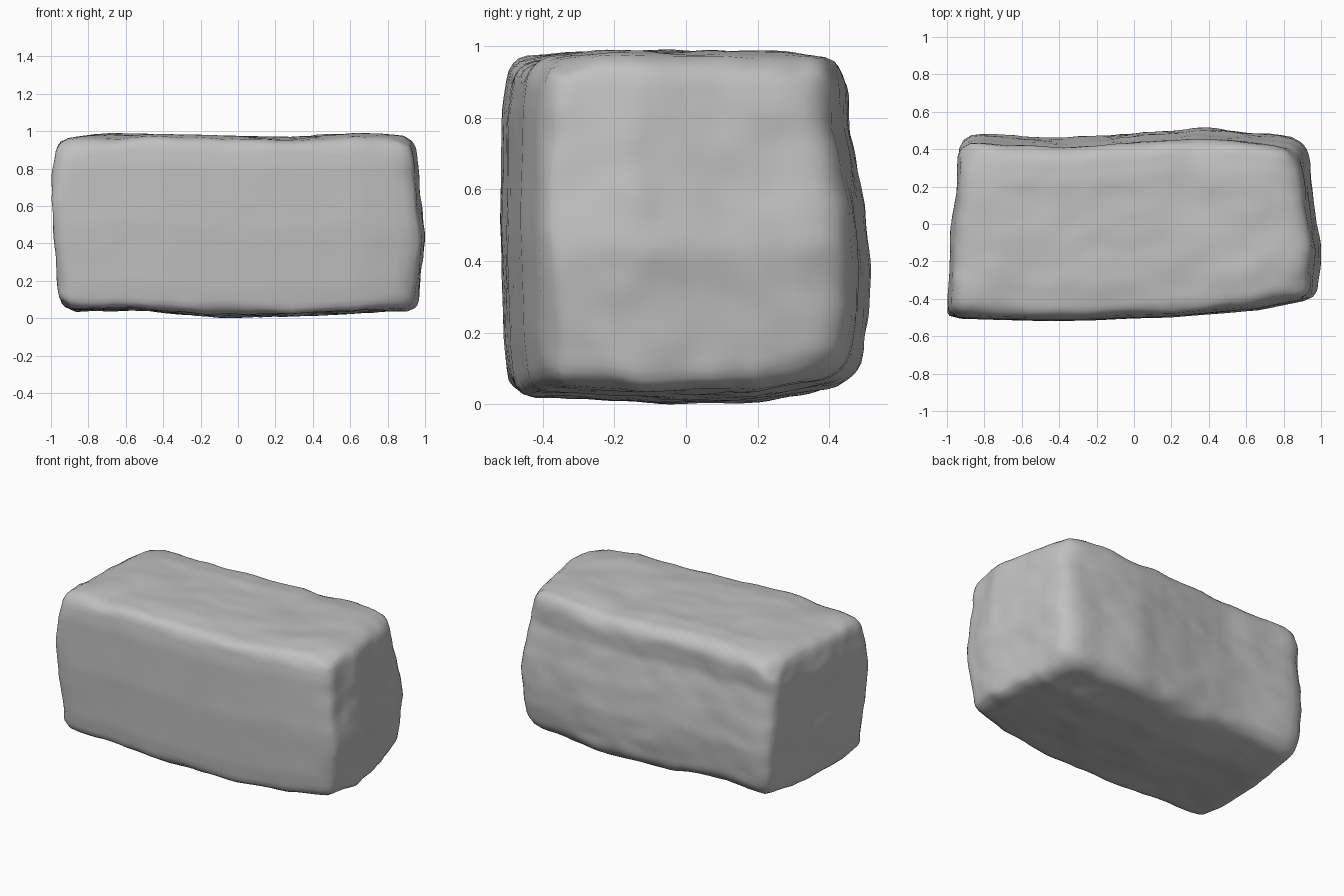
import bpy
import bmesh
from mathutils import Vector, noise

cube = bpy.data.objects.get("Cube")
if cube:
    bpy.data.objects.remove(cube, do_unlink=True)


def curve(t, points):
    """Piecewise linear profile through (position, value) pairs."""
    if t <= points[0][0]:
        return points[0][1]
    for (a, va), (b, vb) in zip(points, points[1:]):
        if t <= b:
            return va + (vb - va) * (t - a) / (b - a)
    return points[-1][1]


# Outline of each side, along the length (x), depth (y) or height (z)
FRONT_X = [(-1, -.505), (-.4, -.52), (.2, -.5), (.7, -.46), (1, -.4)]
FRONT_Z = [(0, .025), (.15, .01), (.5, 0), (.85, .006), (1, .025)]
BACK_X = [(-1, .475), (-.85, .48), (-.4, .455), (.08, .49), (.4, .515), (.8, .485), (1, .46)]
BACK_Z = [(0, -.025), (.2, -.005), (.35, 0), (.55, -.015), (.78, -.055), (1, -.05)]
LEFT_Y = [(-.5, -1), (-.2, -.985), (0, -.98), (.2, -.955), (.5, -.945)]
LEFT_Z = [(0, .05), (.2, .025), (.55, .01), (.83, 0), (1, .025)]
RIGHT_Y = [(-.5, .975), (-.2, 1), (.1, .965), (.35, .935), (.5, .91)]
RIGHT_Z = [(0, -.04), (.25, -.015), (.42, 0), (.6, -.02), (.85, -.035), (1, -.06)]
BOTTOM_X = [(-1, .045), (-.6, .05), (-.2, .022), (0, .01), (.5, .025), (1, .05)]
BOTTOM_Y = [(-.5, .015), (-.1, 0), (.2, 0), (.5, .05)]
TOP_X = [(-1, .965), (-.8, .985), (-.4, .988), (.1, .98), (.4, .97), (.7, .995), (1, .975)]
TOP_Y = [(-.5, -.02), (-.3, 0), (.3, 0), (.5, -.02)]

# Chipped corners: (direction, point the cut passes through)
CHIPS = [
    (Vector((1, .9, -.9)).normalized(), Vector((.9, .37, .13))),
    (Vector((-1, .6, .8)).normalized(), Vector((-.88, .38, .91))),
    (Vector((-.8, -.3, -1)).normalized(), Vector((-.9, -.44, .08))),
    (Vector((.5, -.3, 1)).normalized(), Vector((.87, -.38, .935))),
]


def shape(co):
    # Round the edges, tighter along the dressed front
    r = .075 + .03 * co.y + .03 * noise.noise(co * 3)
    half = Vector((1, .5, .5))
    inner = Vector([max(r - h, min(h - r, c)) for c, h in zip(co, half)])
    offset = co - inner
    if offset.length > 1e-6:
        p = inner + offset.normalized() * r
    else:
        p = co.copy()

    # Fit the rounded box to the uneven outline
    x, y, z = p.x, p.y, p.z + .5
    left = curve(y, LEFT_Y) + curve(z, LEFT_Z)
    right = curve(y, RIGHT_Y) + curve(z, RIGHT_Z)
    front = curve(x, FRONT_X) + curve(z, FRONT_Z)
    back = curve(x, BACK_X) + curve(z, BACK_Z)
    bottom = curve(x, BOTTOM_X) + curve(y, BOTTOM_Y)
    top = curve(x, TOP_X) + curve(y, TOP_Y)
    q = Vector((left + (right - left) * (x + 1) / 2,
                front + (back - front) * (y + .5),
                bottom + (top - bottom) * z))

    # Chip corners and roughen everything but the flat front face
    for normal, point in CHIPS:
        over = (q - point).dot(normal)
        if over > 0:
            q -= normal * over * .85
    flat = offset.y < 0 and abs(offset.x) + abs(offset.z) < .02
    rough = .002 if flat else .011
    bump = noise.noise_vector(q * 4.5) + noise.noise_vector(q * 10) * .6
    return q + bump * rough


# Stone block
bm = bmesh.new()
bmesh.ops.create_cube(bm, size=1)
bmesh.ops.subdivide_edges(bm, edges=bm.edges[:], cuts=31, use_grid_fill=True)
for v in bm.verts:
    v.co = shape(Vector((v.co.x * 2, v.co.y, v.co.z)))

# Rest the block on the ground
lowest = min(v.co.z for v in bm.verts)
bmesh.ops.translate(bm, verts=bm.verts[:], vec=(0, 0, -lowest))
for f in bm.faces:
    f.smooth = True
bmesh.ops.recalc_face_normals(bm, faces=bm.faces[:])

mesh = bpy.data.meshes.new("stone_block")
bm.to_mesh(mesh)
bm.free()
block = bpy.data.objects.new("stone_block", mesh)
bpy.context.collection.objects.link(block)

# Plain grey stone
stone = bpy.data.materials.new("grey_stone")
stone.use_nodes = True
grey = (.53, .53, .53, 1)
stone.diffuse_color = grey
stone.node_tree.nodes["Principled BSDF"].inputs["Base Color"].default_value = grey
mesh.materials.append(stone)
